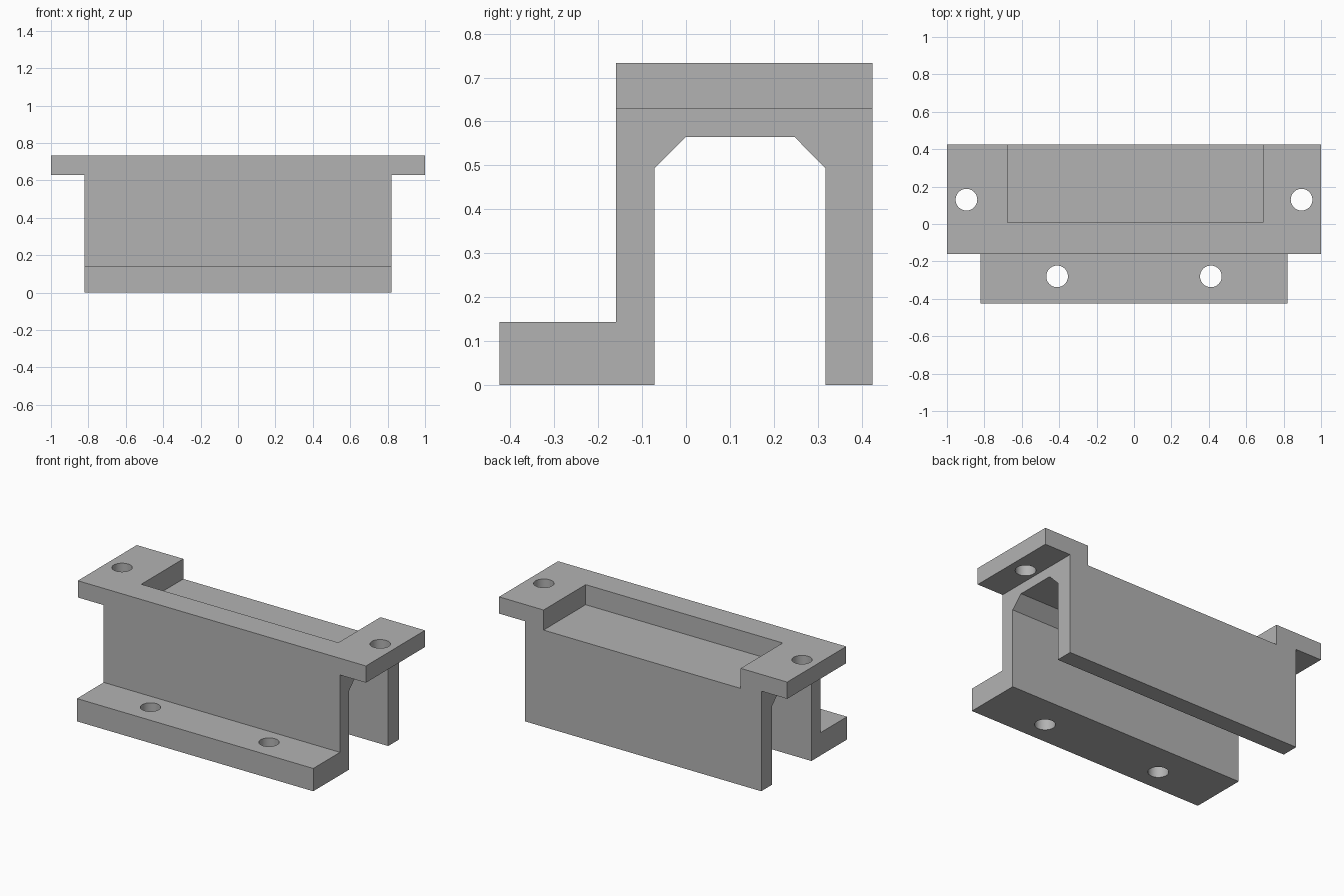
import bpy, bmesh, math

cube = bpy.data.objects.get("Cube")
if cube:
    bpy.data.objects.remove(cube, do_unlink=True)

grey = bpy.data.materials.new("plain grey")
grey.use_nodes = True
COLOUR = (0.45, 0.45, 0.45, 1)
grey.diffuse_color = COLOUR
grey.node_tree.nodes["Principled BSDF"].inputs["Base Color"].default_value = COLOUR


def add_object(name, bm):
    bmesh.ops.recalc_face_normals(bm, faces=bm.faces)
    mesh = bpy.data.meshes.new(name)
    bm.to_mesh(mesh)
    bm.free()
    mesh.materials.append(grey)
    obj = bpy.data.objects.new(name, mesh)
    bpy.context.collection.objects.link(obj)
    return obj


def prism(name, profile, half_width):
    """Extrude a (y, z) profile along x."""
    bm = bmesh.new()
    face = bm.faces.new([bm.verts.new((-half_width, y, z)) for y, z in profile])
    new = bmesh.ops.extrude_face_region(bm, geom=[face])["geom"]
    verts = [v for v in new if isinstance(v, bmesh.types.BMVert)]
    bmesh.ops.translate(bm, verts=verts, vec=(2 * half_width, 0, 0))
    return add_object(name, bm)


def box(name, low, high):
    bm = bmesh.new()
    bmesh.ops.create_cube(bm, size=1)
    for v in bm.verts:
        v.co = [h if c > 0 else l for c, l, h in zip(v.co, low, high)]
    return add_object(name, bm)


def drill(name, x, y, z):
    bm = bmesh.new()
    bmesh.ops.create_cone(bm, cap_ends=True, segments=48, radius1=0.058,
                          radius2=0.058, depth=0.4)
    bmesh.ops.translate(bm, verts=bm.verts, vec=(x, y, z))
    return add_object(name, bm)


FRONT, BACK, WALL = -0.425, 0.425, -0.16
TOP, EAR, FOOT = 0.733, 0.628, 0.143
BODY = 0.82

# Bracket: front foot, two walls and a chamfered channel, as one profile
bracket = prism("bracket", [
    (FRONT, 0), (-0.072, 0), (-0.072, 0.493), (0, 0.565), (0.247, 0.565),
    (0.318, 0.493), (0.318, 0), (BACK, 0), (BACK, TOP), (WALL, TOP),
    (WALL, FOOT), (FRONT, FOOT)], 1)

# Recess in the top, open to the back
cutters = [box("recess_cutter", (-0.677, 0.008, 0.607), (0.691, 0.6, 0.9))]

# Space under each ear, and the screw holes in ears and foot
for side, s in (("left", 1), ("right", -1)):
    inner, outer = sorted((s * BODY, s * 1.2))
    cutters += [
        box(side + "_ear_cutter", (inner, -0.6, -0.2), (outer, 0.6, EAR)),
        drill(side + "_ear_hole_cutter", s * 0.896, 0.13, TOP),
        drill(side + "_foot_hole_cutter", s * 0.411, -0.28, 0.07)]

for cutter in cutters:
    cutter.hide_render = True
    cutter.hide_viewport = True
    cut = bracket.modifiers.new(cutter.name, "BOOLEAN")
    cut.operation = "DIFFERENCE"
    cut.solver = "EXACT"
    cut.object = cutter

# Apply the cuts, then remove the cutters
bpy.context.view_layer.update()
graph = bpy.context.evaluated_depsgraph_get()
mesh = bpy.data.meshes.new_from_object(bracket.evaluated_get(graph))
bracket.modifiers.clear()
bracket.data = mesh
for cutter in cutters:
    bpy.data.objects.remove(cutter, do_unlink=True)

# Smooth the holes and keep the edges sharp
bpy.ops.object.select_all(action="DESELECT")
bracket.select_set(True)
bpy.context.view_layer.objects.active = bracket
bpy.ops.object.shade_smooth_by_angle(angle=math.radians(30))
